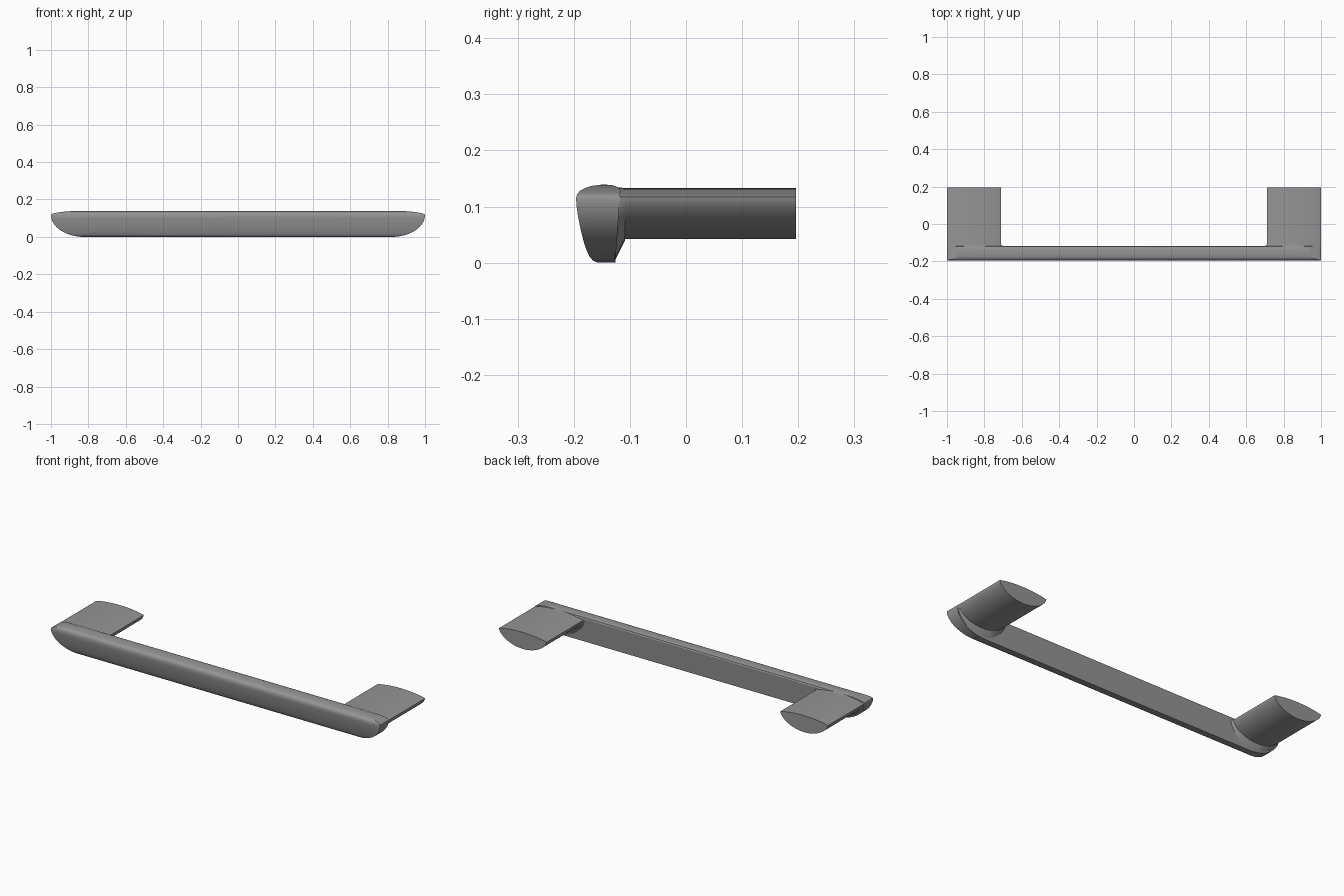
import bpy, bmesh
from math import sin, cos, pi

if "Cube" in bpy.data.objects:
    bpy.data.objects.remove(bpy.data.objects["Cube"], do_unlink=True)

metal = bpy.data.materials.new("satin_grey_metal")
metal.use_nodes = True
grey = (0.3, 0.3, 0.3, 1)
metal.diffuse_color = grey
metal.node_tree.nodes["Principled BSDF"].inputs["Base Color"].default_value = grey

TIP_Z = 0.117    # height of the sharp edge shared by bar and legs
STEPS = 24


def loft(name, rings):
    """Skin equal-length rings of points and cap both ends."""
    bm = bmesh.new()
    loops = [[bm.verts.new(p) for p in ring] for ring in rings]
    n = len(loops[0])
    for a, b in zip(loops, loops[1:]):
        for i in range(n):
            j = (i + 1) % n
            bm.faces.new((a[i], a[j], b[j], b[i]))
    bm.faces.new(loops[0][::-1])
    bm.faces.new(loops[-1])
    bmesh.ops.recalc_face_normals(bm, faces=bm.faces)
    mesh = bpy.data.meshes.new(name)
    bm.to_mesh(mesh)
    bm.free()
    mesh.materials.append(metal)
    obj = bpy.data.objects.new(name, mesh)
    bpy.context.collection.objects.link(obj)
    return obj


def smooth(obj, degrees=28):
    bpy.ops.object.select_all(action="DESELECT")
    obj.select_set(True)
    bpy.context.view_layer.objects.active = obj
    bpy.ops.object.shade_smooth_by_angle(angle=degrees * pi / 180)


def lens(x0, x1, depth, rise, y):
    """Pointed section: shallow arc above the tips, deep arc below."""
    mid, half = (x0 + x1) / 2, (x1 - x0) / 2
    ts = [pi * i / STEPS for i in range(STEPS + 1)]
    low = [(mid + half * cos(t), y, TIP_Z - depth * sin(t) ** 1.25) for t in ts]
    top = [(mid - half * cos(t), y, TIP_Z + rise * sin(t) ** 1.7) for t in ts[1:-1]]
    return low + top


# Grip bar: rounded front, flat back
section = [(-0.117, 0.128), (-0.12, 0.134), (-0.13, 0.138), (-0.14, 0.139),
           (-0.152, 0.139), (-0.168, 0.137), (-0.18, 0.133), (-0.189, 0.128),
           (-0.194, 0.122), (-0.196, 0.115), (-0.195, 0.1), (-0.192, 0.08),
           (-0.188, 0.06), (-0.183, 0.04), (-0.178, 0.024), (-0.172, 0.011),
           (-0.166, 0.004), (-0.157, 0), (-0.126, 0)]
bar = loft("grip_bar", [[(x, y, z) for y, z in section] for x in (-1.05, 1.05)])

# Boat-shaped outline trims both ends of the bar
quarter = [pi / 2 * i / 16 for i in range(17)]
right = [(0.82 + 0.18 * cos(t), TIP_Z - (TIP_Z + 0.0002) * sin(t)) for t in quarter[::-1]]
right += [(0.82 + 0.18 * cos(t), TIP_Z + 0.0225 * sin(t)) for t in quarter[1:]]
outline = right + [(-x, z) for x, z in right[::-1]]
trim = loft("end_trim_cutter", [[(x, y, z) for x, z in outline] for y in (-0.3, 0)])

cut = bar.modifiers.new("rounded_ends", "BOOLEAN")
cut.operation = "INTERSECT"
cut.solver = "EXACT"
cut.object = trim
bpy.ops.object.select_all(action="DESELECT")
bar.select_set(True)
bpy.context.view_layer.objects.active = bar
bpy.ops.object.modifier_apply(modifier=cut.name)
bpy.data.objects.remove(trim, do_unlink=True)
smooth(bar)

# Legs and the bevelled collars that join them to the bar
for side, word in ((1, "left"), (-1, "right")):
    def placed(ring):
        return [(side * x, y, z) for x, y, z in ring]

    leg = loft(word + "_leg", [placed(lens(0.71, 1, 0.075, 0.016, y))
                               for y in (-0.14, 0.196)])
    smooth(leg)
    collar = loft(word + "_collar", [placed(lens(0.695, 1, 0.114, 0.018, -0.127)),
                                     placed(lens(0.71, 1, 0.078, 0.016, -0.109))])
    smooth(collar)
